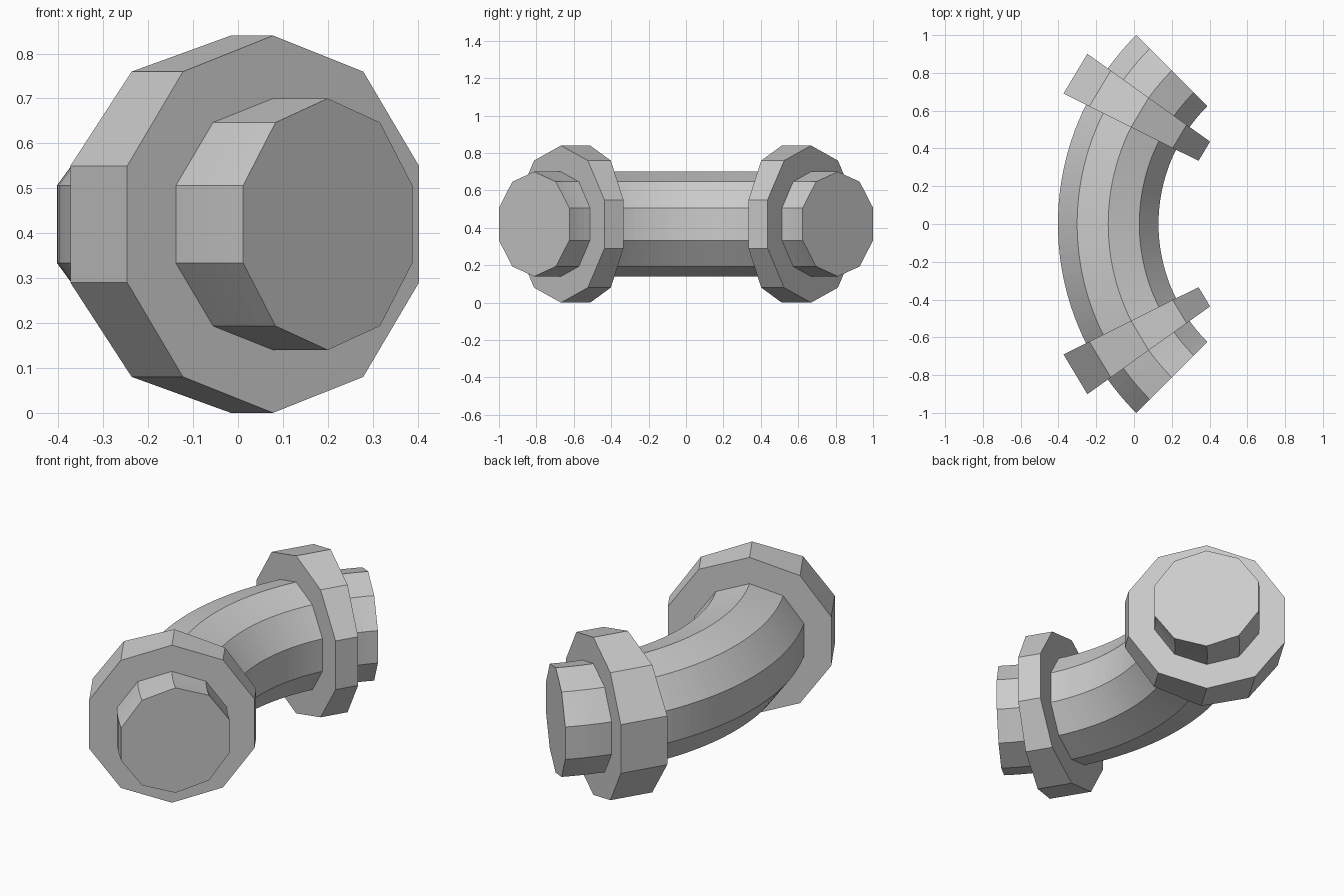
import bpy, bmesh
from math import sin, cos, pi, radians

if "Cube" in bpy.data.objects:
    bpy.data.objects.remove(bpy.data.objects["Cube"])

BEND_X, BEND_R, MID_Z = 1.012, 1.1485, 0.42   # bend centre, bend radius, axis height
SIDES = 10


def sweep(name, radius, start, end, steps):
    """Closed ten-sided section swept along the bend between two angles (degrees)."""
    bm = bmesh.new()
    rings = []
    for i in range(steps + 1):
        a = radians(start + (end - start) * i / steps)
        ring = []
        for k in range(SIDES):
            t = pi / 2 + 2 * pi * k / SIDES
            r = BEND_R + radius * cos(t)
            ring.append(bm.verts.new((BEND_X - r * cos(a), r * sin(a),
                                      MID_Z + radius * sin(t))))
        rings.append(ring)
    for a, b in zip(rings, rings[1:]):
        for k in range(SIDES):
            n = (k + 1) % SIDES
            bm.faces.new((a[k], a[n], b[n], b[k]))
    bm.faces.new(rings[0])
    bm.faces.new(rings[-1])
    bmesh.ops.recalc_face_normals(bm, faces=bm.faces[:])
    mesh = bpy.data.meshes.new(name)
    bm.to_mesh(mesh)
    bm.free()
    obj = bpy.data.objects.new(name, mesh)
    bpy.context.collection.objects.link(obj)
    return obj


# Curved pipe, a quarter bend
sweep("pipe_bend", 0.28, -45, 45, 40)

# Collar near each end
for label, side in (("front", -1), ("back", 1)):
    sweep(label + "_collar", 0.42, side * 26.5, side * 35.6, 1)
